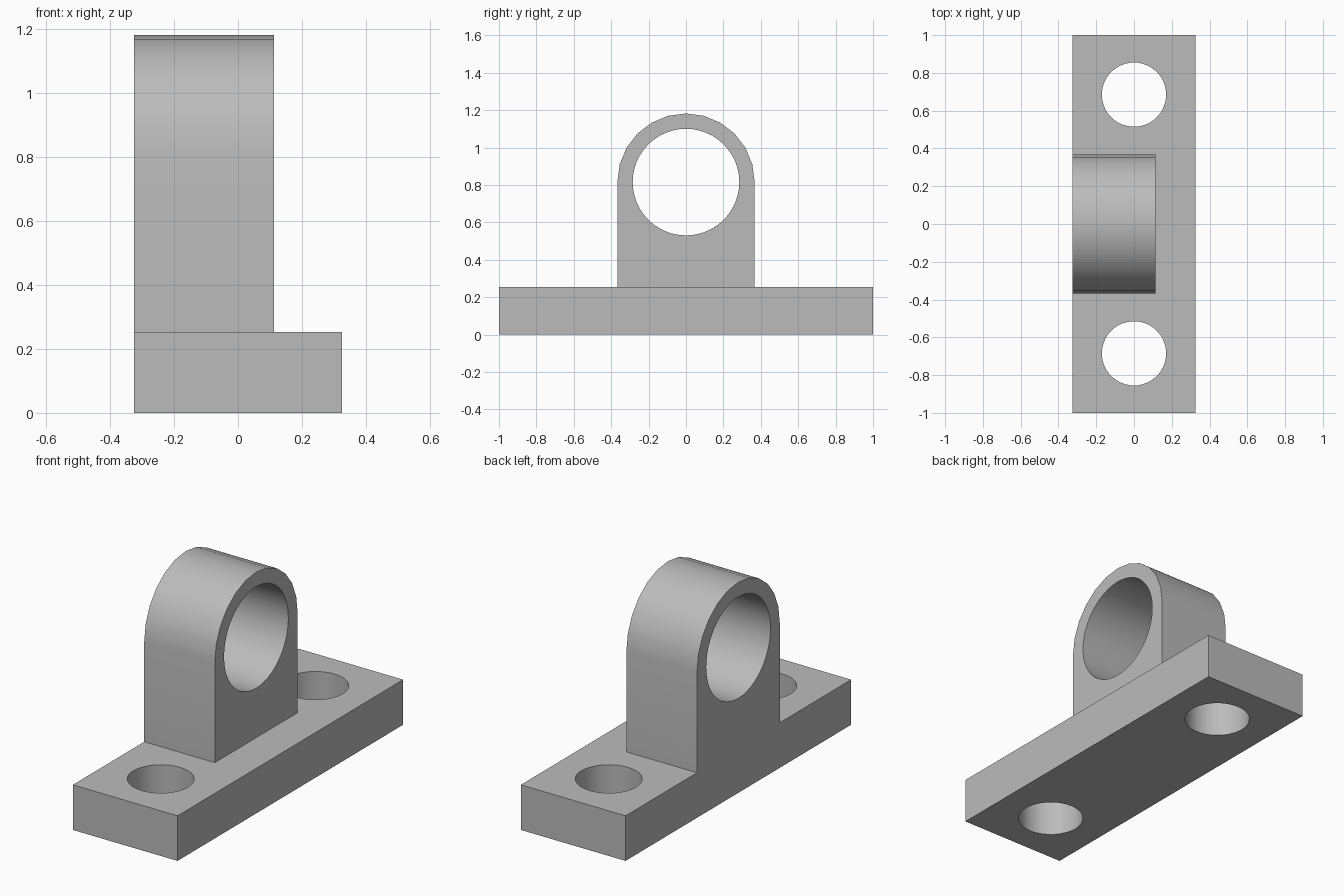
import bpy, bmesh, math
from mathutils import Matrix

if "Cube" in bpy.data.objects:
    bpy.data.objects.remove(bpy.data.objects["Cube"], do_unlink=True)

HALF_W, HALF_L, BASE_H = 0.325, 1.0, 0.253
LUG_R, LUG_FRONT, AXIS_Z = 0.367, 0.113, 0.815
BORE_R, BOLT_R, BOLT_Y = 0.285, 0.17, 0.685

grey = bpy.data.materials.new("plain_grey")
grey.use_nodes = True
colour = (0.5, 0.5, 0.5, 1)
grey.diffuse_color = colour
grey.node_tree.nodes["Principled BSDF"].inputs["Base Color"].default_value = colour


def extrude_x(name, profile, x0, x1):
    """Solid made from a (y, z) outline swept along x."""
    bm = bmesh.new()
    face = bm.faces.new([bm.verts.new((x0, y, z)) for y, z in profile])
    swept = bmesh.ops.extrude_face_region(bm, geom=[face])["geom"]
    verts = [v for v in swept if isinstance(v, bmesh.types.BMVert)]
    bmesh.ops.translate(bm, verts=verts, vec=(x1 - x0, 0, 0))
    bmesh.ops.recalc_face_normals(bm, faces=bm.faces)
    return finish(name, bm)


def cylinder(name, radius, depth, matrix):
    bm = bmesh.new()
    bmesh.ops.create_cone(bm, cap_ends=True, segments=48, radius1=radius,
                          radius2=radius, depth=depth, matrix=matrix)
    return finish(name, bm)


def finish(name, bm):
    mesh = bpy.data.meshes.new(name)
    bm.to_mesh(mesh)
    bm.free()
    mesh.materials.append(grey)
    obj = bpy.data.objects.new(name, mesh)
    bpy.context.collection.objects.link(obj)
    return obj


def combine(target, tool, operation):
    """Apply a boolean and discard the tool object."""
    tool.hide_render = True
    mod = target.modifiers.new(operation.lower(), "BOOLEAN")
    mod.operation, mod.object, mod.solver = operation, tool, "EXACT"
    bpy.ops.object.select_all(action="DESELECT")
    bpy.context.view_layer.objects.active = target
    target.select_set(True)
    bpy.ops.object.modifier_apply(modifier=mod.name)
    bpy.data.objects.remove(tool, do_unlink=True)


# Base plate
plate = [(-HALF_L, 0), (HALF_L, 0), (HALF_L, BASE_H), (-HALF_L, BASE_H)]
bracket = extrude_x("mounting_bracket", plate, -HALF_W, HALF_W)

# Upright lug with a rounded top
steps = 12
arch = [(LUG_R * math.cos(math.pi * i / steps),
         AXIS_Z + LUG_R * math.sin(math.pi * i / steps)) for i in range(steps + 1)]
sunk = BASE_H / 2
lug = extrude_x("upright_lug", [(-LUG_R, sunk), (LUG_R, sunk)] + arch,
                -HALF_W, LUG_FRONT)
combine(bracket, lug, "UNION")

# Shaft bore through the lug
bore = cylinder("bore_cutter", BORE_R, 2,
                Matrix.Translation((0, 0, AXIS_Z)) @ Matrix.Rotation(math.pi / 2, 4, "Y"))
combine(bracket, bore, "DIFFERENCE")

# Bolt holes through the base
for side in (-1, 1):
    hole = cylinder("bolt_hole_cutter", BOLT_R, 1,
                    Matrix.Translation((0, side * BOLT_Y, 0)))
    combine(bracket, hole, "DIFFERENCE")

bpy.ops.object.shade_smooth_by_angle(angle=math.radians(30))
